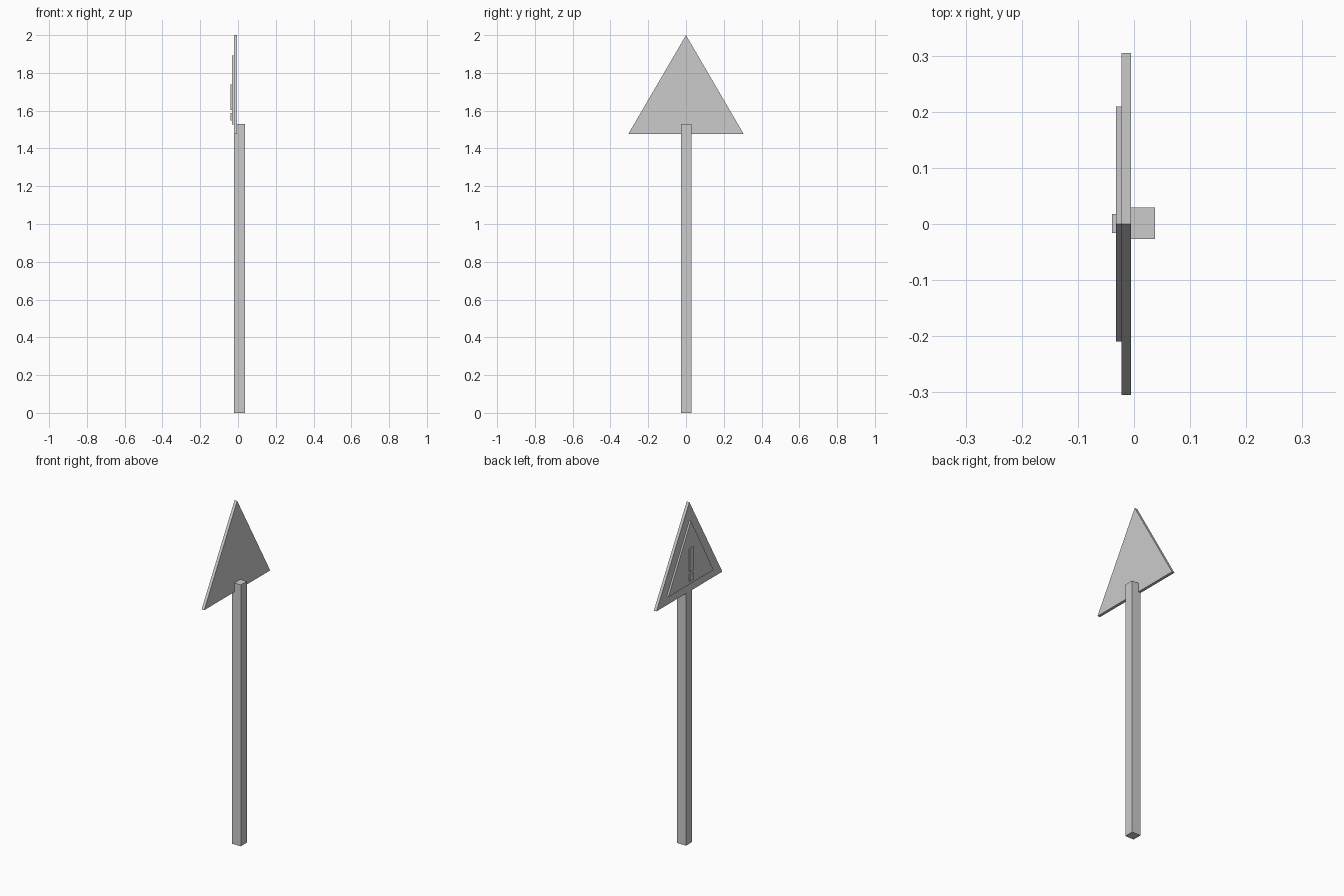
import bpy
import bmesh

if "Cube" in bpy.data.objects:
    bpy.data.objects.remove(bpy.data.objects["Cube"], do_unlink=True)

grey = bpy.data.materials.new("plain grey")
grey.use_nodes = True
grey.diffuse_color = (0.6, 0.6, 0.6, 1)
grey.node_tree.nodes["Principled BSDF"].inputs["Base Color"].default_value = grey.diffuse_color


def slab(name, profile, x0, x1):
    """Extrude a flat (y, z) outline from x0 to x1."""
    bm = bmesh.new()
    face = bm.faces.new([bm.verts.new((x0, y, z)) for y, z in profile])
    result = bmesh.ops.extrude_face_region(bm, geom=[face])
    for item in result["geom"]:
        if isinstance(item, bmesh.types.BMVert):
            item.co.x = x1
    bmesh.ops.recalc_face_normals(bm, faces=bm.faces)
    mesh = bpy.data.meshes.new(name)
    bm.to_mesh(mesh)
    bm.free()
    mesh.materials.append(grey)
    obj = bpy.data.objects.new(name, mesh)
    bpy.context.collection.objects.link(obj)
    return obj


def triangle(half, bottom, top):
    return [(-half, bottom), (half, bottom), (0, top)]


def rectangle(half, bottom, top, y=0.0):
    return [(y - half, bottom), (y + half, bottom), (y + half, top), (y - half, top)]


# Square post
slab("post", rectangle(0.028, 0, 1.53, 0.001), -0.02, 0.037)

# Triangular sign plate with a raised inner panel
slab("sign_plate", triangle(0.305, 1.477, 2.0), -0.022, -0.005)
slab("inner_panel", triangle(0.209, 1.527, 1.893), -0.032, -0.022)

# Raised warning mark
slab("mark_bar", rectangle(0.017, 1.603, 1.738, 0.001), -0.039, -0.032)
slab("mark_dot", rectangle(0.017, 1.547, 1.587, 0.001), -0.039, -0.032)
